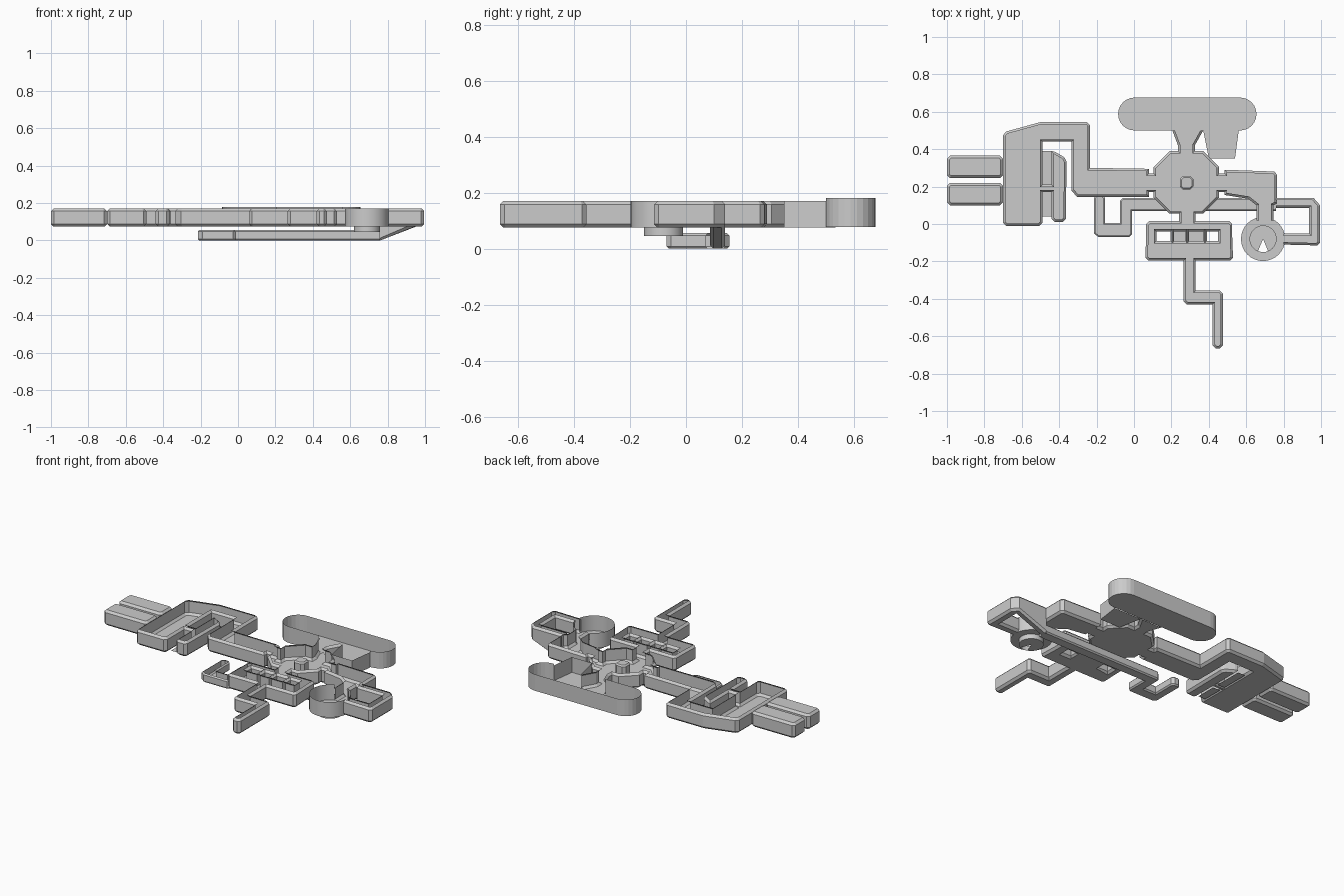
import bpy, math
from mathutils import Vector

if "Cube" in bpy.data.objects:
    bpy.data.objects.remove(bpy.data.objects["Cube"])

Z0, Z1, CH = 0.075, 0.17, 0.013


def make(name, verts, faces):
    mesh = bpy.data.meshes.new(name)
    mesh.from_pydata(verts, [], faces)
    mesh.update()
    ob = bpy.data.objects.new(name, mesh)
    bpy.context.collection.objects.link(ob)
    return ob


def clip_corners(pts, doors, cut=0.016):
    """Cut long convex corners; returns points and a door flag per edge."""
    out, flags, n = [], [], len(pts)
    for i in range(n):
        p, a, b = (Vector(pts[k % n]) for k in (i, i - 1, i + 1))
        e, f = p - a, b - p
        turn = e.x * f.y - e.y * f.x
        is_door = i in doors
        sharp = turn > 0.8 * e.length * f.length
        if sharp and min(e.length, f.length) > 0.05 and not is_door and (i - 1) % n not in doors:
            out += [p - e.normalized() * cut, p + f.normalized() * cut]
            flags += [False, False]
        else:
            out.append(p)
            flags.append(is_door)
    return out, flags


def inset(pts, dist):
    res, n = [], len(pts)
    for i in range(n):
        e = (pts[i] - pts[i - 1]).normalized()
        f = (pts[(i + 1) % n] - pts[i]).normalized()
        d1, d2 = dist[i - 1], dist[i]
        n1, n2 = Vector((-e.y, e.x)), Vector((-f.y, f.x))
        det = n1.x * n2.y - n1.y * n2.x
        if abs(det) < 0.05:
            res.append(pts[i] + n2 * d2)
        else:
            res.append(pts[i] + Vector(((d1 * n2.y - d2 * n1.y) / det,
                                        (n1.x * d2 - n2.x * d1) / det)))
    return res


def room(name, pts, doors=(), z0=Z0, z1=Z1, ch=CH, drop=None, cap=False):
    """Open tray from a counter-clockwise outline; door edges get no wall."""
    if ch:
        outer, flags = clip_corners(pts, doors)
    else:
        outer, flags = [Vector(p) for p in pts], [i in doors for i in range(len(pts))]
    n = len(outer)
    inner = inset(outer, [0 if f else ch for f in flags])
    rings = [(inner, z0), (outer, z0 + ch), (outer, z1 - ch), (inner, z1)]
    if not ch:
        rings = [(outer, z0), (outer, z1)]
    verts = []
    for k, (ring, z) in enumerate(rings):
        for p in ring:
            dz = drop(p) if drop and k < 2 else 0
            verts.append((p.x, p.y, z + dz))
    faces = [tuple(reversed(range(n)))]
    for k in range(len(rings) - 1):
        for i in range(n):
            if not flags[i]:
                j = (i + 1) % n
                faces.append((k * n + i, k * n + j, k * n + n + j, k * n + n + i))
    if cap:
        faces.append(tuple(range(len(verts) - n, len(verts))))
    return make(name, verts, faces)


def rect(x0, x1, y0, y1):
    return [(x0, y0), (x1, y0), (x1, y1), (x0, y1)]


# west hall with its bent corridor
room("west_hall", [(-.70, -.01), (-.49, -.01), (-.49, .17), (-.46, .17), (-.46, .21), (-.49, .21),
                   (-.49, .44), (-.335, .44), (-.335, .18), (-.305, .145), (.08, .145), (.08, .17),
                   (.10, .17), (.10, .27), (.08, .27), (.08, .295), (-.235, .30), (-.235, .545),
                   (-.50, .545), (-.70, .49)], doors=(3, 12))
# narrow side room beside the west hall
room("west_side_room", [(-.44, .01), (-.365, .01), (-.36, .35), (-.42, .385), (-.44, .39),
                        (-.44, .21), (-.46, .21), (-.46, .17), (-.44, .17)], doors=(6,))
for k, (a, b) in enumerate(((.04, .17), (.21, .39))):
    make(f"side_floor_{k}", [(x, y, Z0) for x, y in rect(-.49, -.44, a, b)], [(3, 2, 1, 0)])
# closed fingers at the far west
room("west_finger_front", rect(-1, -.70, .10, .22), cap=True)
room("west_finger_back", rect(-1, -.70, .245, .365), cap=True)

# central octagon with door stubs and centre pillar
room("octagon_room", [(.19, .055), (.24, .055), (.24, .03), (.33, .03), (.33, .055), (.37, .055),
                      (.455, .14), (.455, .17), (.48, .17), (.48, .27), (.455, .27), (.455, .305),
                      (.37, .39), (.325, .39), (.325, .42), (.37, .50), (.205, .50), (.235, .42),
                      (.235, .39), (.19, .39), (.105, .305), (.105, .27), (.09, .27), (.09, .17),
                      (.105, .17), (.105, .14)], doors=(2, 8, 15, 22))
room("centre_pillar", rect(.245, .317, .184, .256), z1=.155, ch=.008, cap=True)

# stadium-shaped north hall and its tapered alcove
cy, r = .588, .088
north = [(.205, .50), (.37, .50), (.56, .50)]
for cx, start in ((.567, -90), (.003, 90)):
    for k in range(13):
        a = math.radians(start + 15 * k)
        north.append((cx + r * math.cos(a), cy + r * math.sin(a)))
room("north_hall", north, doors=(0, 1), z0=.078, z1=.18, ch=0)
room("north_alcove", [(.40, .35), (.54, .35), (.56, .50), (.37, .50)], doors=(2,), ch=0)

# east room leading to the round room
room("east_room", [(.485, .155), (.61, .135), (.655, .10), (.655, .02), (.745, .02), (.745, .10),
                   (.765, .11), (.765, .28), (.485, .29), (.485, .27), (.47, .27), (.47, .17),
                   (.485, .17)], doors=(3, 10))
# round room: wall, floor ring, sunken pit
N, cx, cy, R, P = 32, .69, -.08, .118, .07
verts, faces = [], []
for rad, z in ((R, Z1), (R, Z0), (P, Z0), (P, .045)):
    for i in range(N):
        a = 2 * math.pi * i / N
        verts.append((cx + rad * math.cos(a), cy + rad * math.sin(a), z))
verts.append((cx, cy, .045))
for i in range(N):
    j, deg = (i + 1) % N, 360 * (i + .5) / N
    if not (67 < deg < 113 or deg < 16 or deg > 344):
        faces.append((i, i + N, j + N, j))
    faces += [(i + k * N, i + N + k * N, j + N + k * N, j + k * N) for k in (1, 2)]
    if not 242 < deg < 298:
        faces.append((i + 3 * N, 4 * N, j + 3 * N))
ob = make("round_room", verts, faces)
bpy.context.view_layer.objects.active = ob
ob.select_set(True)
bpy.ops.object.shade_smooth_by_angle()

# east loop, whose back arm slopes down to the tunnel
room("east_loop", [(.76, .085), (.935, .085), (.935, -.05), (.80, -.05), (.80, -.11), (.995, -.115),
                   (.995, .10), (.96, .14), (.76, .14)], doors=(3, 8),
     drop=lambda p: -.075 if p.x < .78 and p.y > .05 else 0)
# lower tunnel running under the octagon
room("lower_tunnel", [(-.215, -.05), (-.19, -.07), (-.01, -.07), (-.01, .07), (.76, .07), (.76, .14),
                      (-.075, .14), (-.075, .005), (-.155, .005), (-.155, .155), (-.215, .155)],
     doors=(4,), z0=0, z1=.055, ch=.008)

# south double room: two halves joined by bridges
bridges = [(.065, .12), (.195, .215), (.275, .295), (.37, .39), (.45, .525)]
ym = -.065
upper, lower, udoors, ldoors = [], [], [], []
for a, b in bridges:
    udoors.append(len(upper) + 1 if a > .1 else len(upper))
    upper += ([(a, -.04)] if a > .1 else []) + [(a, ym), (b, ym)] + ([(b, -.04)] if b < .5 else [])
upper += [(.525, .015), (.33, .015), (.33, .035), (.24, .035), (.24, .015), (.065, .015)]
udoors.append(len(upper) - 4)
room("south_room_back", upper, doors=udoors)
lower = [(.06, -.195), (.265, -.195), (.265, -.21), (.33, -.21), (.33, -.195), (.53, -.195)]
ldoors = [2]
for a, b in reversed(bridges):
    if b < .5:
        lower.append((b, -.09))
    ldoors.append(len(lower))
    lower += [(b, ym), (a, ym)] + ([(a, -.09)] if a > .1 else [])
room("south_room_front", lower, doors=ldoors)
# stepped south corridor
room("south_corridor", [(.265, -.205), (.265, -.43), (.42, -.43), (.42, -.665), (.475, -.665),
                        (.475, -.355), (.33, -.355), (.33, -.205)], doors=(7,))
